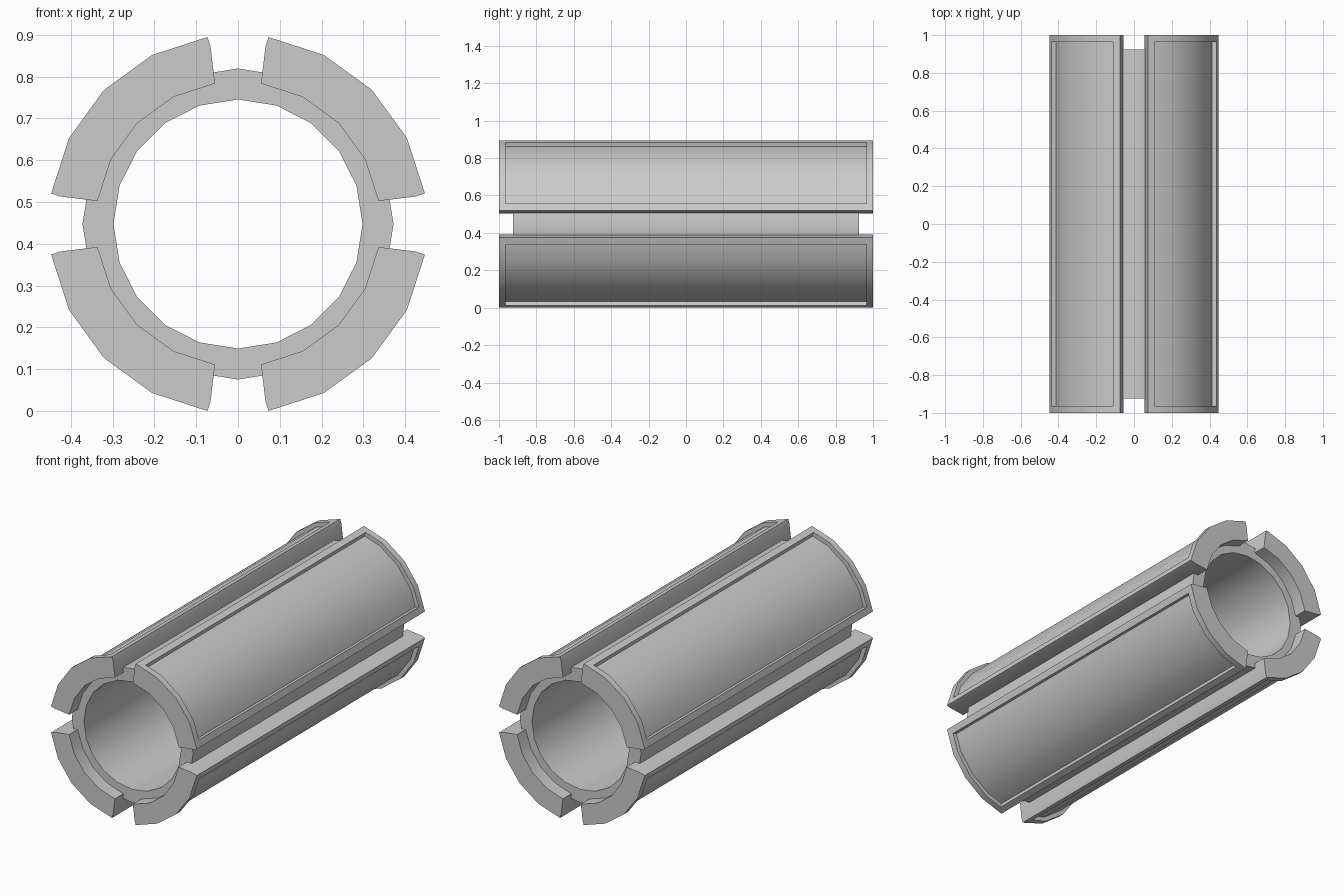
import bpy, bmesh
from math import sin, cos, radians

if "Cube" in bpy.data.objects:
    bpy.data.objects.remove(bpy.data.objects["Cube"])

CENTRE_Z = 0.4475
OUTER, INNER, FLOOR = 0.4535, 0.341, 0.43

grey = bpy.data.materials.new("plain grey")
grey.use_nodes = True
grey.diffuse_color = (0.6, 0.6, 0.6, 1)
grey.node_tree.nodes["Principled BSDF"].inputs["Base Color"].default_value = (0.6, 0.6, 0.6, 1)


def polar(r, degrees):
    return r * cos(radians(degrees)), r * sin(radians(degrees))


def on_chord(r, degrees):
    """Point on the straight edge between the 18 degree polygon corners."""
    middle = 18 * round(degrees / 18)
    return polar(r * cos(radians(9)) / cos(radians(degrees - middle)), degrees)


def finish(name, bm):
    bmesh.ops.recalc_face_normals(bm, faces=bm.faces)
    mesh = bpy.data.meshes.new(name)
    bm.to_mesh(mesh)
    bm.free()
    obj = bpy.data.objects.new(name, mesh)
    obj.location.z = CENTRE_Z
    bpy.context.collection.objects.link(obj)
    mesh.materials.append(grey)
    bpy.ops.object.select_all(action='DESELECT')
    obj.select_set(True)
    bpy.context.view_layer.objects.active = obj
    bpy.ops.object.shade_smooth_by_angle(angle=radians(30))


def sweep(bm, profile, stations):
    """Loops of the profile along y, bridged with quads; returns loops and strips."""
    loops = [[bm.verts.new((x, y, z)) for x, z in profile] for y in stations]
    n = len(profile)
    strips = [[bm.faces.new((a[i], a[(i + 1) % n], b[(i + 1) % n], b[i]))
               for i in range(n)] for a, b in zip(loops, loops[1:])]
    return loops, strips


# Inner tube with open bore
bm = bmesh.new()
sides = 20
rings = []
for radius in (0.372, 0.298):
    circle = [polar(radius, 360 * i / sides) for i in range(sides)]
    rings.append(sweep(bm, circle, (-0.925, 0.925))[0])
for a, b in zip(*rings):
    for i in range(sides):
        j = (i + 1) % sides
        bm.faces.new((a[i], a[j], b[j], b[i]))
finish("inner_tube", bm)


# Four curved outer panels, each with a recessed face
def panel(name, turn):
    bm = bmesh.new()
    angles = (9.3, 14, 27, 45, 63, 76, 80.7)
    profile = [on_chord(OUTER, turn + a) for a in angles]
    profile.append(polar(FLOOR, turn + 81.2))
    profile += [on_chord(INNER, turn + a) for a in reversed(angles)]
    profile.append(polar(FLOOR, turn + 8.8))
    loops, strips = sweep(bm, profile, (-1, -0.964, 0.964, 1))
    bm.faces.new(loops[0])
    bm.faces.new(loops[-1])
    # Sink the middle of the outer skin, leaving a raised rim
    skin = strips[1][1:len(angles) - 2]
    result = bmesh.ops.extrude_face_region(bm, geom=skin)
    for v in result["geom"]:
        if isinstance(v, bmesh.types.BMVert):
            v.co.x *= FLOOR / OUTER
            v.co.z *= FLOOR / OUTER
    bmesh.ops.delete(bm, geom=[f for f in skin if f.is_valid], context='FACES')
    finish(name, bm)


for i, label in enumerate(("upper_left", "upper_right", "lower_right", "lower_left")):
    panel(label + "_panel", 90 * i)
